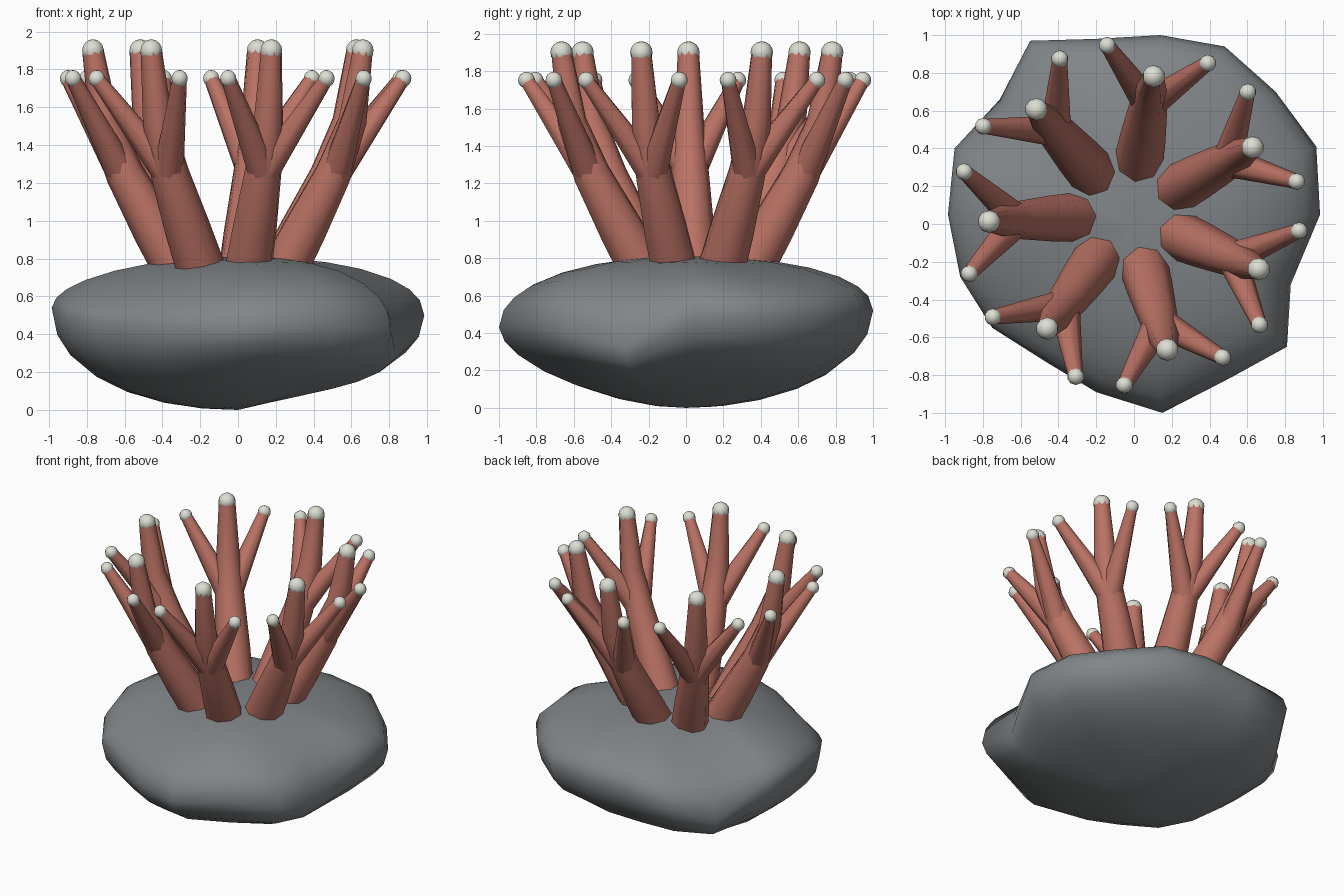
import bpy, bmesh, math
from mathutils import Vector

if "Cube" in bpy.data.objects:
    bpy.data.objects.remove(bpy.data.objects["Cube"])


def material(name, rgb):
    m = bpy.data.materials.new(name)
    m.diffuse_color = (*rgb, 1)
    m.use_nodes = True
    m.node_tree.nodes["Principled BSDF"].inputs["Base Color"].default_value = m.diffuse_color
    return m


rock_mat = material("dark_stone", (0.22, 0.235, 0.245))
coral_mat = material("coral_red", (0.50, 0.17, 0.13))
tip_mat = material("pale_tip", (0.72, 0.73, 0.65))


def finish(bm, name, mat, angle):
    bmesh.ops.recalc_face_normals(bm, faces=bm.faces[:])
    me = bpy.data.meshes.new(name)
    bm.to_mesh(me)
    bm.free()
    me.materials.append(mat)
    ob = bpy.data.objects.new(name, me)
    bpy.context.collection.objects.link(ob)
    bpy.ops.object.select_all(action='DESELECT')
    ob.select_set(True)
    bpy.context.view_layer.objects.active = ob
    bpy.ops.object.shade_smooth_by_angle(angle=math.radians(angle))
    return ob


def bridge(bm, rings):
    n = len(rings[0])
    for a, b in zip(rings, rings[1:]):
        for i in range(n):
            j = (i + 1) % n
            bm.faces.new((a[i], a[j], b[j], b[i]))


def tube(name, points, radii, sides=8):
    bm = bmesh.new()
    pts = [Vector(p) for p in points]
    rings = []
    for i, p in enumerate(pts):
        d = (pts[min(i + 1, len(pts) - 1)] - pts[max(i - 1, 0)]).normalized()
        u = d.cross(Vector((0, 0, 1))).normalized()
        v = u.cross(d)
        rings.append([bm.verts.new(p + radii[i] * (u * math.cos(t) + v * math.sin(t)))
                      for t in (2 * math.pi * k / sides for k in range(sides))])
    bridge(bm, rings)
    bm.faces.new(rings[0])
    bm.faces.new(rings[-1])
    return finish(bm, name, coral_mat, 50)


def ball(name, pos, r):
    bm = bmesh.new()
    bmesh.ops.create_uvsphere(bm, u_segments=10, v_segments=8, radius=r)
    bmesh.ops.translate(bm, verts=bm.verts[:], vec=pos)
    return finish(bm, name, tip_mat, 50)


# Rock: plan outline (x, y), height of the widest point, fullness above and below
outline = [
    (0.985, 0.05, 0.50, 2.2, 2.0), (0.965, 0.41, 0.50, 2.0, 2.0), (0.75, 0.70, 0.50, 2.0, 2.0),
    (0.48, 0.94, 0.52, 2.1, 2.0), (0.14, 1.00, 0.52, 2.2, 2.0), (-0.20, 0.98, 0.50, 2.2, 2.0),
    (-0.55, 0.97, 0.47, 2.1, 1.9), (-0.71, 0.66, 0.28, 2.1, 2.0), (-0.95, 0.40, 0.50, 2.0, 2.1),
    (-0.985, 0.05, 0.54, 1.9, 2.1), (-0.92, -0.28, 0.50, 1.7, 2.1), (-0.75, -0.55, 0.46, 1.6, 2.1),
    (-0.45, -0.74, 0.44, 1.75, 2.0), (-0.20, -0.89, 0.42, 2.0, 1.8), (0.15, -1.00, 0.43, 2.1, 1.7),
    (0.50, -0.82, 0.44, 2.3, 1.9), (0.81, -0.65, 0.41, 2.3, 1.9), (0.83, -0.32, 0.32, 2.4, 2.0)]
TOP, BOTTOM = 0.81, 0.0
bm = bmesh.new()
levels = [-0.2, -0.4, -0.6, -0.76, -0.9, -0.97, 1.0, 0.975, 0.92, 0.82, 0.66, 0.48, 0.28, 0.12]
rings = []
for f in levels:
    ring = []
    for x, y, zm, n, m in outline:
        s = abs(f)
        if f < 0:
            z = zm - (zm - BOTTOM) * (1 - s ** m) ** (1 / m)
            z += 0.06 * max(0, x) * s * (1 - s) * 4
        else:
            z = zm + (TOP - zm) * (1 - s ** n) ** (1 / n)
        ring.append(bm.verts.new((x * s, y * s, z)))
    rings.append(ring)
bridge(bm, rings)
for ring, z in ((rings[0], BOTTOM), (rings[-1], TOP)):
    c = bm.verts.new((0, 0, z))
    for i in range(len(ring)):
        bm.faces.new((c, ring[i], ring[(i + 1) % len(ring)]))
finish(bm, "rock", rock_mat, 75)

# Seven coral arms in a circle, each with two side twigs and three pale tips
CX, CY = -0.025, 0.05


def polar(r, a, z):
    return (CX + r * math.cos(a), CY + r * math.sin(a), z)


arm_path = [(0.21, 0.60, 0.135), (0.41, 0.95, 0.122), (0.575, 1.25, 0.102),
            (0.685, 1.53, 0.08), (0.743, 1.90, 0.057)]
for k in range(7):
    a = math.radians(80) + k * 2 * math.pi / 7
    tube(f"coral_arm_{k}", [polar(r, a, z) for r, z, w in arm_path],
         [w for r, z, w in arm_path])
    ball(f"arm_tip_{k}", polar(0.743, a, 1.90), 0.06)
    for s in (-1, 1):
        end = polar(0.903, a + s * math.radians(17.4), 1.752)
        tube(f"coral_twig_{k}_{s}", [polar(0.59, a, 1.25), end], [0.083, 0.039])
        ball(f"twig_tip_{k}_{s}", end, 0.045)
